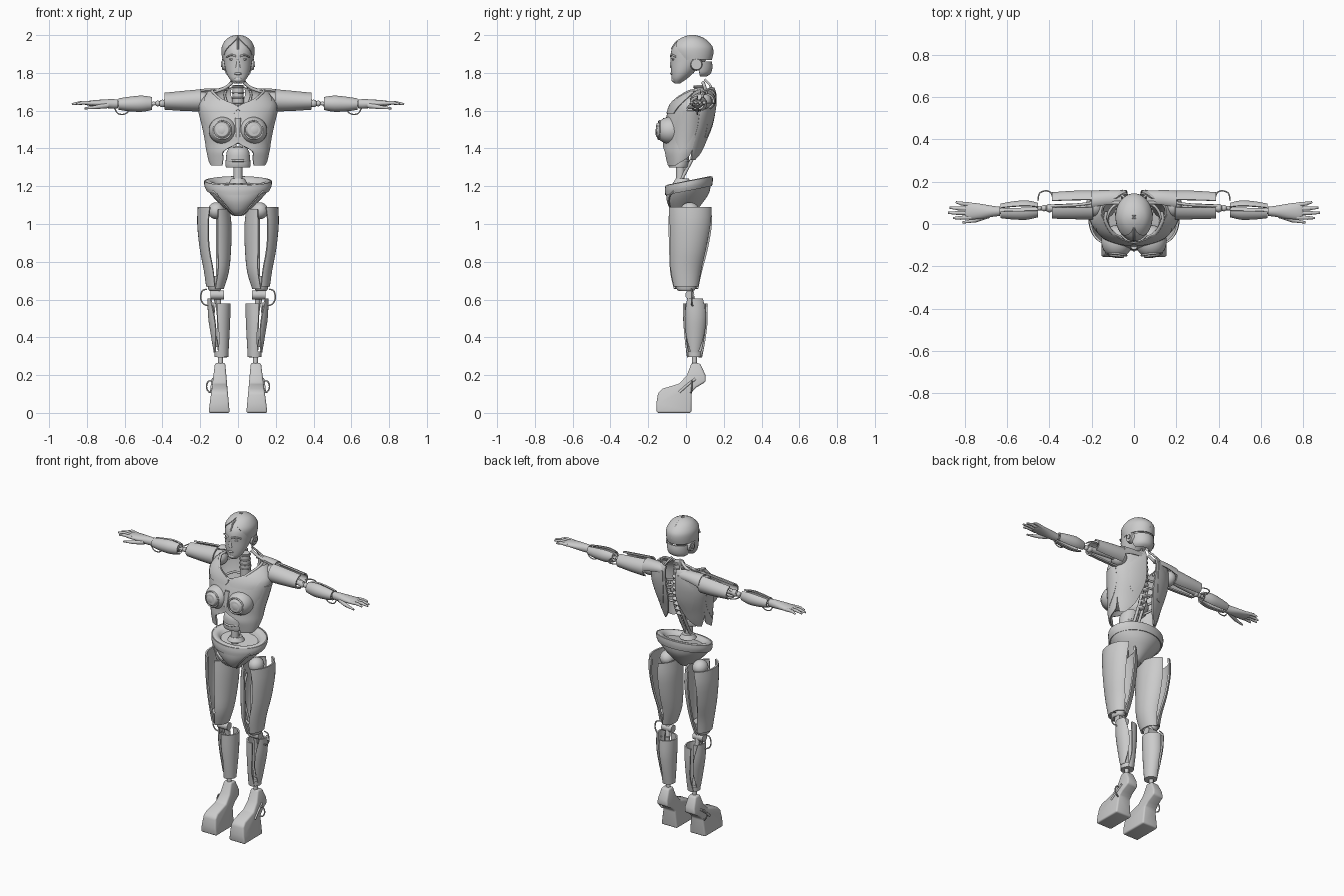
import bpy, bmesh, math
from mathutils import Vector, Matrix


def finish(name, bm, mirror=False, thick=0, bevel=0, angle=35):
    bmesh.ops.recalc_face_normals(bm, faces=bm.faces)
    me = bpy.data.meshes.new(name)
    bm.to_mesh(me)
    bm.free()
    ob = bpy.data.objects.new(name, me)
    bpy.context.collection.objects.link(ob)
    if mirror:
        ob.modifiers.new("mirror", 'MIRROR')
    if thick:
        m = ob.modifiers.new("shell", 'SOLIDIFY')
        m.thickness, m.offset = thick, 0
    if bevel:
        m = ob.modifiers.new("bevel", 'BEVEL')
        m.width, m.segments = bevel, 3
    bpy.ops.object.select_all(action='DESELECT')
    bpy.context.view_layer.objects.active = ob
    ob.select_set(True)
    bpy.ops.object.convert(target='MESH')
    bpy.ops.object.shade_smooth_by_angle(angle=math.radians(angle))
    return ob


def catmull(rows, steps):
    out = []
    for i in range(len(rows) - 1):
        a, b, c, d = (rows[max(0, min(len(rows) - 1, i + k))] for k in (-1, 0, 1, 2))
        for s in range(steps):
            t = s / steps
            out.append([0.5 * (2*q + (r-p)*t + (2*p-5*q+4*r-e)*t*t + (3*q-p-3*r+e)*t**3)
                        for p, q, r, e in zip(a, b, c, d)])
    return out + [list(rows[-1])]


def loft(name, rows, arc=(0, 360), axis='z', n=24, steps=3, shear=0, **kw):
    """Rows: position, centre u, centre v, radius u, radius v, (start, end angle)."""
    rows = catmull([tuple(r) + (() if len(r) > 5 else tuple(arc)) for r in rows], steps)
    closed = rows[0][6] - rows[0][5] >= 359
    bm, rings = bmesh.new(), []
    for t, cu, cv, ru, rv, a0, a1 in rows:
        ring = []
        for i in range(n if closed else n + 1):
            a = math.radians(a0 + (a1 - a0) * i / n)
            u, v = cu + ru * math.cos(a), cv + rv * math.sin(a)
            ring.append(bm.verts.new((u, v, t + shear * v) if axis == 'z' else (t, u, v)))
        rings.append(ring)
    for p, q in zip(rings, rings[1:]):
        for i in range(n):
            j = (i + 1) % len(p)
            bm.faces.new((p[i], p[j], q[j], q[i]))
    if closed and not kw.get("thick"):
        bm.faces.new(rings[0])
        bm.faces.new(rings[-1])
    return finish(name, bm, **kw)


def ball(name, loc, size, **kw):
    bm = bmesh.new()
    bmesh.ops.create_uvsphere(bm, u_segments=24, v_segments=14, radius=1,
                              matrix=Matrix.Translation(loc) @ Matrix.Diagonal((*size, 1)))
    return finish(name, bm, **kw)


def rod(name, p, q, r0, r1=None, mirror=True, **kw):
    p, q = Vector(p), Vector(q)
    bm = bmesh.new()
    rot = (q - p).to_track_quat('Z', 'Y').to_matrix().to_4x4()
    bmesh.ops.create_cone(bm, cap_ends=True, segments=20, radius1=r0, radius2=r0 if r1 is None else r1,
                          depth=(q - p).length, matrix=Matrix.Translation((p + q) / 2) @ rot)
    return finish(name, bm, mirror=mirror, **kw)


def tube(name, pts, r, mirror=True, loop=False):
    pts = [Vector(p) for p in (pts if loop else catmull(pts, 5))]
    bm, rings, k = bmesh.new(), [], len(pts)
    for i, p in enumerate(pts):
        d = pts[(i + 1) % k] - pts[i - 1] if loop else pts[min(i + 1, k - 1)] - pts[max(i - 1, 0)]
        d.normalize()
        s = d.cross(Vector((0.13, 0.31, 0.94))).normalized()
        w = d.cross(s)
        rings.append([bm.verts.new(p + r * (s * math.cos(j * math.pi / 4) + w * math.sin(j * math.pi / 4)))
                      for j in range(8)])
    for i in range(k if loop else k - 1):
        for j in range(8):
            a, b = rings[i], rings[(i + 1) % k]
            bm.faces.new((a[j], a[(j + 1) % 8], b[(j + 1) % 8], b[j]))
    return finish(name, bm, mirror=mirror, angle=60)


def ring(name, c, normal, rad, r, mirror=True):
    rot = Vector(normal).to_track_quat('Z', 'Y')
    tube(name, [Vector(c) + rot @ Vector((rad * math.cos(i * math.pi / 16), rad * math.sin(i * math.pi / 16), 0))
                for i in range(32)], r, mirror, True)


# Head: face core, skull cap, nape pad, crest, ears and features
head = [(1.745, -.062, -.03, .022), (1.765, -.074, .0, .042), (1.79, -.077, .03, .057), (1.82, -.079, .06, .067),
        (1.86, -.08, .10, .075), (1.90, -.081, .128, .080), (1.94, -.068, .126, .079), (1.975, -.03, .095, .058),
        (1.99, -.002, .07, .034), (1.997, .02, .045, .01)]
loft("face", [(z, 0, (f + b) / 2, w, (b - f) / 2) for z, f, b, w in head], n=32)
loft("skull_cap", [(1.87, 0, .04, .080, .095, -25, 205), (1.905, 0, .035, .085, .107, -35, 215),
                   (1.94, 0, .033, .083, .104, -55, 235), (1.975, 0, .033, .062, .07, -80, 260),
                   (1.992, 0, .033, .034, .036, -88, 268), (1.998, 0, .033, .01, .01, -89, 269)], n=32, thick=.005)
loft("nape_pad", [(1.785, 0, .07, .045, .035), (1.80, 0, .065, .062, .062), (1.83, 0, .06, .068, .075),
                  (1.86, 0, .06, .070, .072)], arc=(5, 175), thick=.01)
tube("crest_seam", [(0, -.077, 1.925), (0, -.045, 1.968), (0, .03, 1.996), (0, .10, 1.976), (0, .139, 1.92),
                    (0, .135, 1.88)], .0045, False)
rod("ear_disc", (.062, .055, 1.845), (.084, .055, 1.845), .034, .028)
rod("ear_hub", (.08, .055, 1.845), (.09, .055, 1.845), .014)
rod("nose", (0, -.072, 1.828), (0, -.077, 1.88), .014, .004, mirror=False)
tube("brow", [(.01, -.081, 1.888), (.035, -.075, 1.895), (.06, -.052, 1.885)], .005)
ball("eye", (.032, -.067, 1.872), (.014, .008, .006), mirror=True)
ball("lips", (0, -.074, 1.796), (.020, .010, .007))
ball("chin", (0, -.062, 1.765), (.024, .016, .016))
# Neck and spine
rod("neck", (0, .075, 1.56), (0, .07, 1.735), .033, .029, mirror=False)
for k in range(4):
    ring("neck_ring", (0, .072, 1.64 + k * .028), (0, 0, 1), .031, .004, False)
tube("collar_tube", [(.03, .09, 1.75), (.07, .10, 1.72), (.13, .10, 1.70), (.19, .09, 1.69)], .009)
tube("neck_cable", [(.028, .10, 1.765), (.05, .13, 1.73), (.07, .14, 1.68), (.04, .12, 1.6)], .006)
tube("spine_rod", [(.016, -.025, 1.235), (.016, .045, 1.37), (.018, .09, 1.48), (.015, .09, 1.66)], .009)
for k in range(8):
    y, z = .06 + .035 * min(1, k / 3), 1.40 + k * .035
    ball("vertebra", (0, y, z), (.026, .02, .012))
for k in range(3):
    z = 1.48 + k * .05
    tube("rib", [(.01, .09, z), (.09, .09, z), (.13, .02, z - .02), (.10, -.06, z - .04)], .007)
# Chest shell with neckline and open waist, yoke and back plates
loft("chest_shell", [(1.70, 0, .06, .15, .08, -32, 25), (1.66, 0, .045, .185, .105, -62, 25),
                     (1.62, 0, .03, .203, .112, -90, 25), (1.55, 0, .02, .192, .125, -90, 22),
                     (1.48, 0, .01, .174, .13, -90, 22), (1.43, 0, .0, .167, .118, -90, 20),
                     (1.385, 0, -.01, .162, .112, -62, 20), (1.35, 0, -.02, .155, .095, -60, 15),
                     (1.31, 0, -.03, .145, .075, -55, -20)], n=20, mirror=True, thick=.009)
loft("chest_yoke", [(1.70, 0, .06, .156, .088, -34, -10), (1.66, 0, .045, .191, .112, -64, -22),
                    (1.62, 0, .03, .208, .119, -89, -35), (1.585, 0, .025, .205, .125, -84, -45)],
     n=16, mirror=True, thick=.008)
tube("neckline_rim", [(0, -.085, 1.622), (.06, -.07, 1.632), (.10, -.045, 1.665), (.135, .015, 1.70),
                      (.13, .06, 1.71)], .008)
loft("side_panel", [(1.60, 0, .03, .208, .11, -30, 20), (1.52, 0, .015, .188, .12, -38, 20),
                    (1.44, 0, .0, .172, .11, -42, 10), (1.38, 0, -.01, .165, .09, -40, -10)],
     n=14, mirror=True, thick=.007)
loft("back_plate", [(1.72, 0, .085, .10, .065, 35, 70), (1.68, 0, .075, .175, .083, 12, 78),
                    (1.60, 0, .055, .19, .098, 10, 80), (1.52, 0, .04, .178, .097, 12, 80),
                    (1.44, 0, .02, .162, .088, 12, 72), (1.38, 0, .005, .15, .082, 18, 60),
                    (1.34, 0, -.005, .142, .075, 25, 40)], n=18, mirror=True, thick=.01)
loft("shoulder_blade", [(1.69, 0, .078, .15, .086, 40, 70), (1.62, 0, .06, .185, .10, 35, 74),
                        (1.53, 0, .043, .178, .10, 42, 70), (1.46, 0, .028, .165, .092, 50, 60)],
     n=12, mirror=True, thick=.008)
ball("bust_dome", (.08, -.083, 1.495), (.075, .078, .072), mirror=True)
tip, out = Vector((.083, -.143, 1.497)), Vector((.12, -1, .05)).normalized()
ring("bust_ring", tip, out, .048, .005)
rod("bust_cap", tip, tip + out * .014, .042, .034, bevel=.003)
rod("sternum", (0, -.118, 1.46), (0, -.105, 1.56), .012, .016, mirror=False)
# Abdomen and waist
loft("abdomen", [(1.30, 0, -.04, .064, .05), (1.32, 0, -.04, .066, .055), (1.38, 0, -.04, .060, .055),
                 (1.405, 0, -.03, .045, .045)])
ring("abdomen_seam", (0, -.04, 1.335), (0, 0, 1), .056, .006, False)
rod("waist_column", (0, -.03, 1.20), (0, -.03, 1.31), .023, mirror=False)
rod("waist_dish", (0, -.02, 1.215), (0, -.02, 1.24), .05, .035, mirror=False)
# Pelvis bowl with rim
loft("pelvis", [(1.05, 0, .0, .035, .04), (1.08, 0, .0, .065, .075), (1.135, 0, .01, .125, .11),
                (1.18, 0, .013, .163, .118), (1.215, 0, .015, .176, .12), (1.228, 0, .015, .165, .112),
                (1.222, 0, .015, .14, .09), (1.20, 0, .015, .12, .075)], n=36, shear=.2)
loft("pelvis_rim", [(1.175, 0, .014, .164, .121), (1.20, 0, .015, .175, .124), (1.225, 0, .016, .176, .122)],
     n=36, shear=.2, thick=.006)
tube("pelvis_seam", [(.155, -.035, 1.20), (.11, -.085, 1.15), (.06, -.085, 1.09), (.025, -.05, 1.05)], .004)
ball("hip_joint", (.115, .02, 1.07), (.045, .05, .045), mirror=True)
# Thighs: outer and inner shells around a bone
thigh = [(1.09, .128, .022, .080, .112), (1.0, .125, .022, .086, .112), (.87, .120, .012, .078, .098),
         (.76, .115, .0, .062, .080), (.67, .122, .0, .042, .060)]
gaps = [(76, 106), (68, 102), (66, 100), (74, 98), (88, 92)]
loft("outer_thigh", [r + (-g[0], g[0]) for r, g in zip(thigh, gaps)], n=20, mirror=True, thick=.01)
loft("inner_thigh", [(r[0] - .012, *r[1:], g[1], 360 - g[1]) for r, g in zip(thigh, gaps)],
     n=20, mirror=True, thick=.01)
loft("thigh_cuff", [(.725, .119, .0, .048, .066), (.66, .123, .0, .036, .052), (.645, .124, .0, .026, .038)],
     mirror=True)
rod("thigh_bone", (.10, .02, 1.07), (.10, .0, .68), .016)
tube("thigh_cable", [(.085, -.03, 1.03), (.075, -.05, .9), (.10, -.03, .72)], .007)
# Knees
rod("knee_axle", (.075, .02, .625), (.145, .02, .625), .024)
rod("knee_rod", (.108, .02, .68), (.10, .045, .52), .014)
tube("knee_cable", [(.165, .03, .655), (.19, .03, .645), (.197, .03, .605), (.18, .03, .575), (.145, .04, .565)], .004)
# Calves
calf = [(.595, .1, .048, .056, .060), (.50, .1, .05, .054, .060), (.40, .095, .048, .044, .050),
        (.31, .09, .045, .034, .036)]
loft("inner_calf", [(z - .015, *r, a, 360 - a) for (z, *r), a in zip(calf, (80, 82, 84, 60))],
     n=20, mirror=True, thick=.009)
loft("outer_calf", [(z + .01, *r, -a, a) for (z, *r), a in zip(calf, (40, 62, 62, 30))],
     n=16, mirror=True, thick=.009)
rod("shin_bone", (.10, .045, .58), (.092, .045, .24), .013)
tube("calf_cable", [(.12, .03, .6), (.13, .02, .5), (.11, .02, .35)], .006)
loft("ankle_cuff", [(.295, .09, .045, .034, .037), (.325, .09, .045, .036, .039)], mirror=True)
# Raised feet: side profile, narrowing upward
foot = [(-.155, 0), (.028, 0), (.03, .11), (.055, .135), (.105, .165), (.103, .20), (.075, .262), (.03, .265),
        (.005, .20), (-.035, .155), (-.125, .128), (-.148, .105), (-.157, .05)]
bm = bmesh.new()
sides = [[bm.verts.new((.1 - z * .02 + s * (.056 - .11 * z), y, z)) for y, z in foot] for s in (-1, 1)]
bm.faces.new(sides[0])
bm.faces.new(sides[1])
for i in range(len(foot)):
    j = (i + 1) % len(foot)
    bm.faces.new((sides[0][i], sides[0][j], sides[1][j], sides[1][i]))
finish("foot", bm, mirror=True, bevel=.01)
tube("foot_slot", [(.142, -.035, .11), (.137, .01, .15), (.132, .05, .18)], .007)
tube("ankle_cable", [(.125, .03, .165), (.155, .03, .168), (.167, .03, .14), (.155, .03, .112), (.13, .02, .108)], .004)
# Shoulders and upper arms
ball("shoulder_ball", (.185, .085, 1.652), (.045, .05, .047), mirror=True)
loft("shoulder_strap", [(.06, .12, 1.685, .034, .028), (.13, .118, 1.68, .038, .034), (.20, .11, 1.665, .045, .046)],
     arc=(-20, 130), axis='x', mirror=True, thick=.008)
arm = [(.195, .09, 1.655, .064, .055), (.28, .09, 1.652, .063, .050), (.388, .088, 1.65, .058, .041)]
loft("front_upper_arm", arm, arc=(100, 262), axis='x', mirror=True, thick=.009)
loft("back_upper_arm", arm, arc=(-55, 68), axis='x', mirror=True, thick=.009)
rod("upper_arm_bone", (.18, .085, 1.65), (.41, .075, 1.64), .017)
tube("upper_arm_cable", [(.2, .10, 1.69), (.28, .09, 1.685), (.39, .085, 1.65)], .007)
# Elbows
rod("elbow_rod", (.40, .075, 1.638), (.50, .068, 1.635), .008)
for x, r in ((.40, .02), (.425, .015), (.447, .011)):
    ball("elbow_joint", (x, .075, 1.638), (r, r, r), mirror=True)
tube("elbow_cable", [(.385, .13, 1.64), (.395, .15, 1.64), (.42, .157, 1.64), (.447, .145, 1.64),
                     (.455, .11, 1.64)], .0035)
tube("forearm_cable", [(.57, .06, 1.605), (.60, .06, 1.582), (.635, .06, 1.585), (.655, .06, 1.615)], .0035)
# Forearms
fore = [(.455, .066, 1.638, .030, .030), (.51, .066, 1.637, .042, .039), (.58, .064, 1.635, .038, .034),
        (.632, .062, 1.635, .030, .026)]
loft("front_forearm", fore, arc=(95, 275), axis='x', mirror=True, thick=.008)
loft("back_forearm", fore, arc=(-60, 62), axis='x', mirror=True, thick=.008)
rod("forearm_bone", (.46, .066, 1.636), (.67, .06, 1.636), .013)
# Hands
loft("palm", [(.635, .06, 1.636, .022, .023), (.67, .06, 1.636, .026, .025), (.73, .06, 1.638, .036, .020),
              (.785, .062, 1.639, .040, .014), (.80, .062, 1.638, .034, .009)], axis='x', mirror=True)
for y0, y1, tipx in ((.031, .028, .855), (.051, .053, .88), (.071, .077, .872), (.091, .103, .842)):
    mid = (.04 + .5 * (.77 + tipx) - .03, (y0 + y1) / 2, 1.642)
    rod("finger_base", (.77, y0, 1.639), mid, .0105, .009)
    ball("knuckle", mid, (.0095, .0095, .0095), mirror=True)
    rod("finger_tip", mid, (tipx, y1, 1.634), .009, .005)
rod("thumb_base", (.69, .042, 1.628), (.755, .016, 1.618), .015, .010)
rod("thumb_tip", (.75, .018, 1.619), (.812, .007, 1.612), .010, .005)
